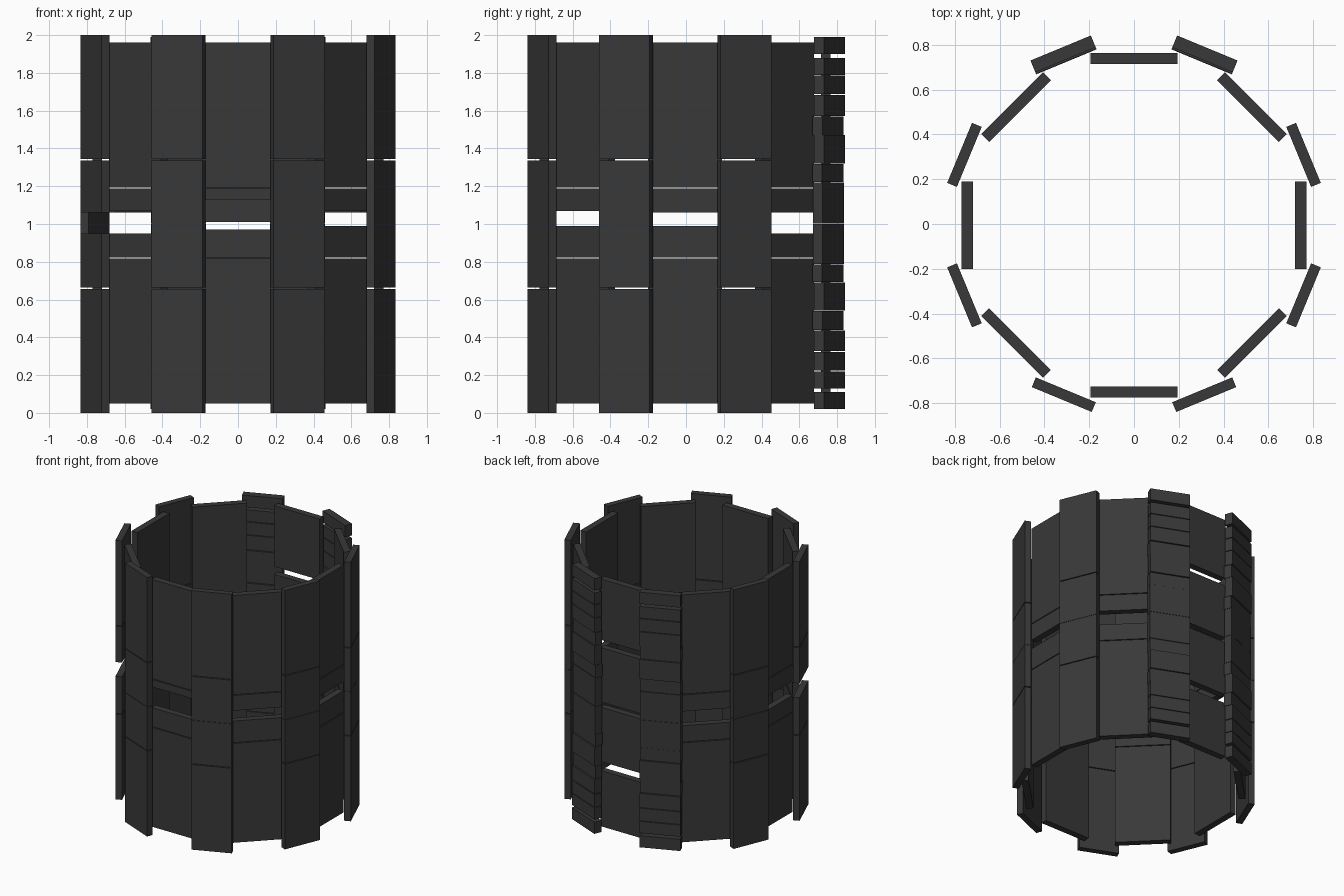
import bpy, math
from mathutils import Matrix

CY = -0.005          # ring centre in y
SLIT = 0.003         # hairline joint between stacked plates

dark = bpy.data.materials.new("dark_grey")
dark.diffuse_color = (0.04, 0.04, 0.04, 1)


def plate(name, angle, radius, width, thick, z0, z1):
    """Flat plate standing tangent to the ring."""
    bpy.ops.mesh.primitive_cube_add(size=1)
    ob = bpy.context.object
    ob.name = name
    rot = Matrix.Rotation(math.radians(angle), 4, 'Z')
    local = (Matrix.Translation((radius, 0, (z0 + z1) / 2))
             @ Matrix.Diagonal((thick, width, z1 - z0, 1)))
    ob.data.transform(Matrix.Translation((0, CY, 0)) @ rot @ local)
    ob.data.materials.append(dark)


def column(name, angle, radius, width, thick, cuts):
    """Stack of plates; cuts holds (bottom, top) pairs."""
    for z0, z1 in cuts:
        plate(name, angle, radius, width, thick, z0, z1)


# Inner wall panels, each split by an open gap at mid height
gaps = {0: (0.99, 1.06), 45: (0.95, 1.06), 135: (0.95, 1.06), 180: (0.95, 1.06),
        225: (0.95, 1.07), 270: (0.97, 1.13), 315: (0.99, 1.07)}
for ang, (lo, hi) in gaps.items():
    column("inner_panel", ang, 0.745, 0.39, 0.05,
           [(0.05, 0.82 - SLIT), (0.82 + SLIT, lo), (hi, 1.19 - SLIT), (1.19 + SLIT, 1.96)])

# Back inner panel, made of four separated plates
column("back_panel", 90, 0.745, 0.39, 0.05,
       [(0.05, 0.48), (0.55, 0.97), (1.01, 1.43), (1.49, 1.96)])

# Outer wall panels overlapping the joints; one has an open gap
for ang in (22.5, 157.5, 202.5, 247.5, 292.5, 337.5):
    lo, hi = (0.95, 1.06) if ang == 202.5 else (0.999, 1.001)
    column("outer_panel", ang, 0.82, 0.29, 0.047,
           [(0, 0.66 - SLIT), (0.66 + SLIT, lo), (hi, 1.34 - SLIT), (1.34 + SLIT, 2.0)])

# Segmented back columns: (bottom, top, radial inset)
blocks = [(0.02, 0.11, 0), (0.13, 0.22, 0), (0.225, 0.322, 0), (0.327, 0.437, 0),
          (0.44, 0.54, 0.008), (0.542, 0.69, 0), (0.692, 0.785, 0.01),
          (0.787, 1.0, 0.007), (1.002, 1.22, 0.007),
          (1.222, 1.318, 0.01), (1.32, 1.47, 0), (1.472, 1.57, 0.008),
          (1.573, 1.683, 0), (1.688, 1.785, 0), (1.79, 1.88, 0), (1.90, 1.99, 0)]
for ang in (67.5, 112.5):
    for z0, z1, inset in blocks:
        plate("back_segment", ang, 0.828 - inset, 0.292, 0.057, z0, z1)
